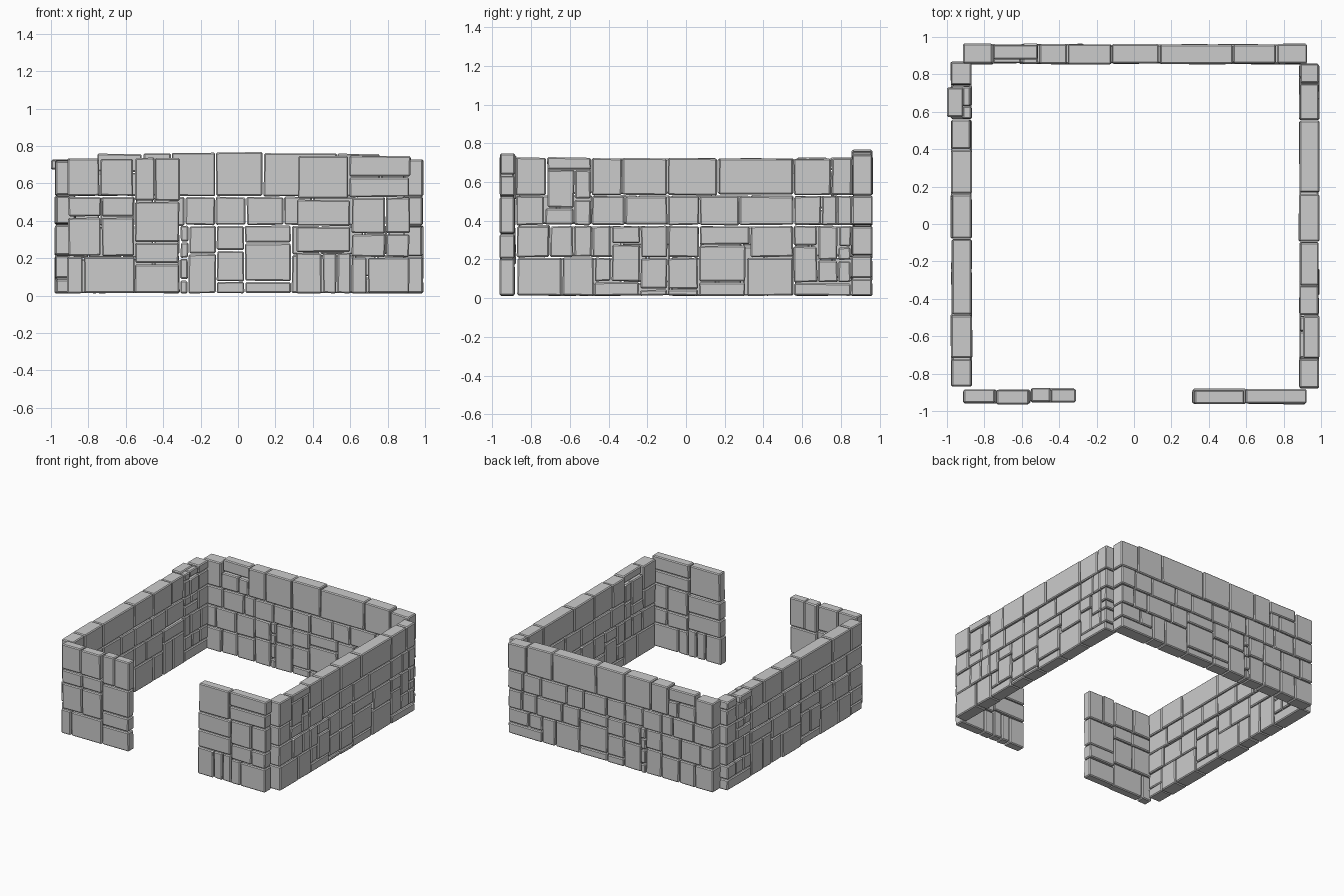
import bpy, bmesh, random

random.seed(7)
GAP = 0.003


def wall(name, along, d0, d1, courses):
    """Stone wall running along 'x' or 'y', filling depth d0..d1.
    Each course is (z0, z1, joint, joint, ...): one stone between each pair of joints."""
    bm = bmesh.new()
    j = lambda s=0.0025: random.uniform(-s, s)
    for z0, z1, *joints in courses:
        for a, b in zip(joints, joints[1:]):
            push = j(0.003)
            thick = j(0.003)
            lo = (a + GAP, d0 + push - thick, z0 + GAP)
            hi = (b - GAP, d1 + push + thick, z1 - GAP)
            verts = bmesh.ops.create_cube(bm, size=1)["verts"]
            tilt = [[j(), j()] for _ in range(4)]
            for v in verts:
                right, back, top = (c > 0 for c in v.co)
                du, dz = tilt[right * 2 + top]
                u = (hi if right else lo)[0] + du
                d = (hi if back else lo)[1]
                z = max((hi if top else lo)[2] + dz, 0.004)
                v.co = (u, d, z) if along == "x" else (d, u, z)
    bmesh.ops.recalc_face_normals(bm, faces=bm.faces)
    mesh = bpy.data.meshes.new(name)
    bm.to_mesh(mesh)
    bm.free()
    ob = bpy.data.objects.new(name, mesh)
    bpy.context.collection.objects.link(ob)
    # chamfered stone edges
    bev = ob.modifiers.new("chamfer", "BEVEL")
    bev.width = 0.007
    bev.segments = 1
    return ob


# Front walls either side of the entrance
wall("front_wall_left", "x", -0.96, -0.885, [
    (.01, .21, -.917, -.825, -.55),
    (.21, .42, -.91, -.73, -.553),
    (.42, .53, -.91, -.73, -.553),
    (.53, .735, -.915, -.74, -.557),
])
wall("front_wall_left_end", "x", -0.953, -0.88, [
    (.01, .17, -.553, -.31),
    (.17, .285, -.553, -.315),
    (.285, .505, -.553, -.31),
    (.505, .74, -.553, -.445, -.307),
])
wall("front_wall_right", "x", -0.96, -0.885, [
    (.01, .23, .31, .45, .53, .605),
    (.23, .37, .312, .603),
    (.37, .515, .31, .603),
    (.515, .75, .318, .59),
    (.01, .205, .605, .69, .92),
    (.205, .33, .605, .79, .918),
    (.33, .525, .605, .79, .923),
    (.525, .635, .593, .92),
    (.635, .75, .593, .927),
])

# Right wall, with one thin capping stone set outwards
wall("right_wall", "y", 0.885, 0.987, [
    (.01, .21, -.875, -.64, -.475),
    (.01, .085, -.475, -.24),
    (.085, .21, -.475, -.385),
    (.085, .28, -.385, -.235),
    (.01, .045, -.24, -.095),
    (.045, .21, -.235, -.095, .065),
    (.01, .045, -.095, .065),
    (.01, .085, .065, .31),
    (.085, .275, .065, .31),
    (.01, .21, .31, .555),
    (.01, .08, .555, .855),
    (.08, .27, .555, .68),
    (.08, .195, .68, .785, .855),
    (.21, .375, -.875, -.705, -.58, -.485, -.385),
    (.28, .375, -.385, -.235),
    (.21, .375, -.235, -.095, .07),
    (.275, .375, .07, .33),
    (.21, .375, .33, .555),
    (.27, .375, .555, .68),
    (.195, .375, .68, .785),
    (.195, .265, .785, .855),
    (.265, .375, .785, .855),
    (.375, .53, -.878, -.73),
    (.375, .465, -.73, -.58),
    (.375, .51, -.58, -.49),
    (.375, .53, -.49, -.315, -.095, .07, .275, .555, .7, .78, .86),
    (.53, .73, -.88, -.72),
    (.465, .665, -.72, -.575),
    (.51, .665, -.575, -.49),
    (.53, .725, -.49, -.33, -.095, .165, .555, .75, .86),
])
wall("right_wall_cap", "y", 0.905, 0.994, [(.665, .73, -.72, -.487)])

# Left wall, with one loose stone sticking out near the back
wall("left_wall", "y", -0.977, -0.87, [
    (.01, .09, -.87, -.72),
    (.09, .215, -.87, -.72),
    (.01, .21, -.72, -.56, -.33),
    (.01, .08, -.33, -.08),
    (.08, .27, -.33, -.2, -.08),
    (.01, .21, -.08, .16, .29),
    (.01, .27, .29, .41, .56),
    (.01, .1, .56, .87),
    (.1, .21, .56, .66, .76, .87),
    (.215, .38, -.87, -.7),
    (.21, .375, -.7, -.5, -.33),
    (.27, .375, -.33, -.08),
    (.21, .375, -.08, .07, .29),
    (.27, .375, .29, .56),
    (.21, .375, .56, .64, .77, .87),
    (.38, .535, -.87, -.66, -.48, -.25, -.08, .14, .33, .56),
    (.375, .46, .56, .74),
    (.46, .53, .56, .65, .74),
    (.375, .53, .74, .87),
    (.535, .725, -.87, -.72, -.485, -.08, .16, .4, .56),
    (.53, .665, .56, .63, .74),
    (.53, .66, .74, .87),
    (.66, .73, .74, .87),
])
wall("left_wall_filler", "y", -0.915, -0.87, [(.665, .725, .56, .63, .74)])
wall("loose_stone", "y", -0.996, -0.915, [(.67, .73, .57, .733)])

# Back wall
wall("back_wall", "x", 0.857, 0.96, [
    (.01, .2, -.917, -.75, -.61, -.45),
    (.01, .22, -.45, -.31),
    (.01, .085, -.31, -.267),
    (.085, .2, -.31, -.267),
    (.01, .225, -.267, -.115),
    (.01, .075, -.115, .035, .285),
    (.075, .24, -.115, .035),
    (.075, .28, .035, .285),
    (.01, .22, .285, .5, .62),
    (.01, .1, .62, .925),
    (.1, .22, .62, .74, .925),
    (.2, .37, -.917, -.8, -.62, -.45),
    (.22, .375, -.45, -.31),
    (.2, .285, -.31, -.262),
    (.285, .375, -.31, -.262),
    (.225, .375, -.262, -.115),
    (.24, .375, -.115, .035),
    (.28, .375, .035, .285),
    (.22, .375, .285, .44, .67, .8, .925),
    (.37, .53, -.917, -.74, -.55, -.45, -.285),
    (.375, .53, -.285, -.12, .045, .245, .4, .63, .79, .925),
    (.53, .735, -.917, -.755),
    (.53, .66, -.755, -.6, -.51),
    (.53, .765, -.51, -.355, -.12),
    (.53, .77, -.12, .135),
    (.53, .765, .135, .53),
    (.53, .76, .53, .76),
    (.53, .745, .76, .93),
])
wall("back_wall_cap", "x", 0.88, 0.963, [(.66, .76, -.755, -.513)])
